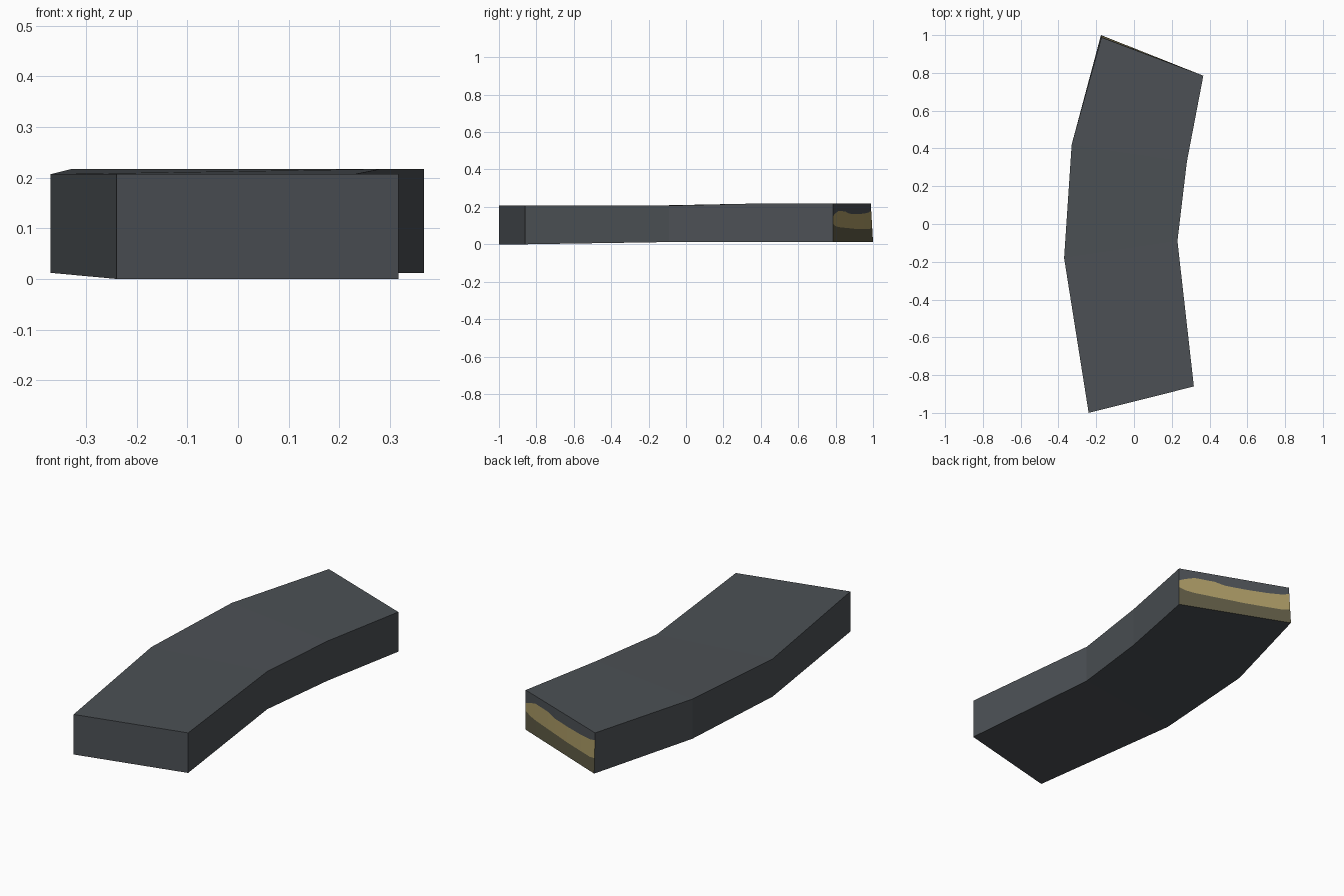
import bpy

if "Cube" in bpy.data.objects:
    bpy.data.objects.remove(bpy.data.objects["Cube"])


def material(name, rgb):
    m = bpy.data.materials.new(name)
    m.diffuse_color = (*rgb, 1)
    m.use_nodes = True
    m.node_tree.nodes["Principled BSDF"].inputs["Base Color"].default_value = m.diffuse_color
    return m


slate = material("slate_metal", (0.072, 0.081, 0.090))
brass = material("brass", (0.40, 0.32, 0.13))
olive = material("dark_olive", (0.115, 0.105, 0.060))


def make_object(name, verts, faces, mats, indices=None):
    me = bpy.data.meshes.new(name)
    me.from_pydata(verts, [], faces)
    for m in mats:
        me.materials.append(m)
    if indices:
        me.polygons.foreach_set("material_index", indices)
    ob = bpy.data.objects.new(name, me)
    bpy.context.collection.objects.link(ob)
    return ob


# Curved body: four cross-sections (left xy, right xy, bottom z, top z)
sections = [
    ((-0.24, -1.00), (0.317, -0.86), 0.0, 0.207),
    ((-0.37, -0.18), (0.23, -0.09), 0.012, 0.207),
    ((-0.33, 0.42), (0.28, 0.33), 0.012, 0.217),
    ((-0.175, 1.00), (0.367, 0.785), 0.012, 0.217),
]
verts = []
for left, right, z0, z1 in sections:
    verts += [(*left, z0), (*right, z0), (*right, z1), (*left, z1)]
# the back end leans slightly at its top left corner
verts[15] = (-0.172, 0.988, 0.217)
faces = [(0, 1, 2, 3)]
for s in range(3):
    for k in range(4):
        a, b = s * 4 + k, s * 4 + (k + 1) % 4
        faces.append((b, a, a + 4, b + 4))
make_object("curved_body", verts, faces, [slate])

# End cap: slate strip on top, brass band, olive strip below
bl, br, tr, tl = verts[12:16]
# (position from right to left, band top, band bottom) as fractions from the top
band = [(0, 0.33, 0.52), (0.06, 0.26, 0.58), (0.14, 0.19, 0.61), (0.32, 0.20, 0.63),
        (0.42, 0.26, 0.64), (0.6, 0.27, 0.66), (0.8, 0.26, 0.66), (0.93, 0.23, 0.66),
        (1, 0.18, 0.62)]


def lerp(a, b, t):
    return tuple(p + (q - p) * t for p, q in zip(a, b))


cap_verts, cap_faces, cap_mats = [], [], []
for t, up, low in band:
    top, bottom = lerp(tr, tl, t), lerp(br, bl, t)
    cap_verts += [lerp(top, bottom, f) for f in (0, up, low, 1)]
for c in range(len(band) - 1):
    for r in range(3):
        a = c * 4 + r
        cap_faces.append((a, a + 4, a + 5, a + 1)[::-1])
        cap_mats.append(r)
make_object("end_cap", cap_verts, cap_faces, [slate, brass, olive], cap_mats)
